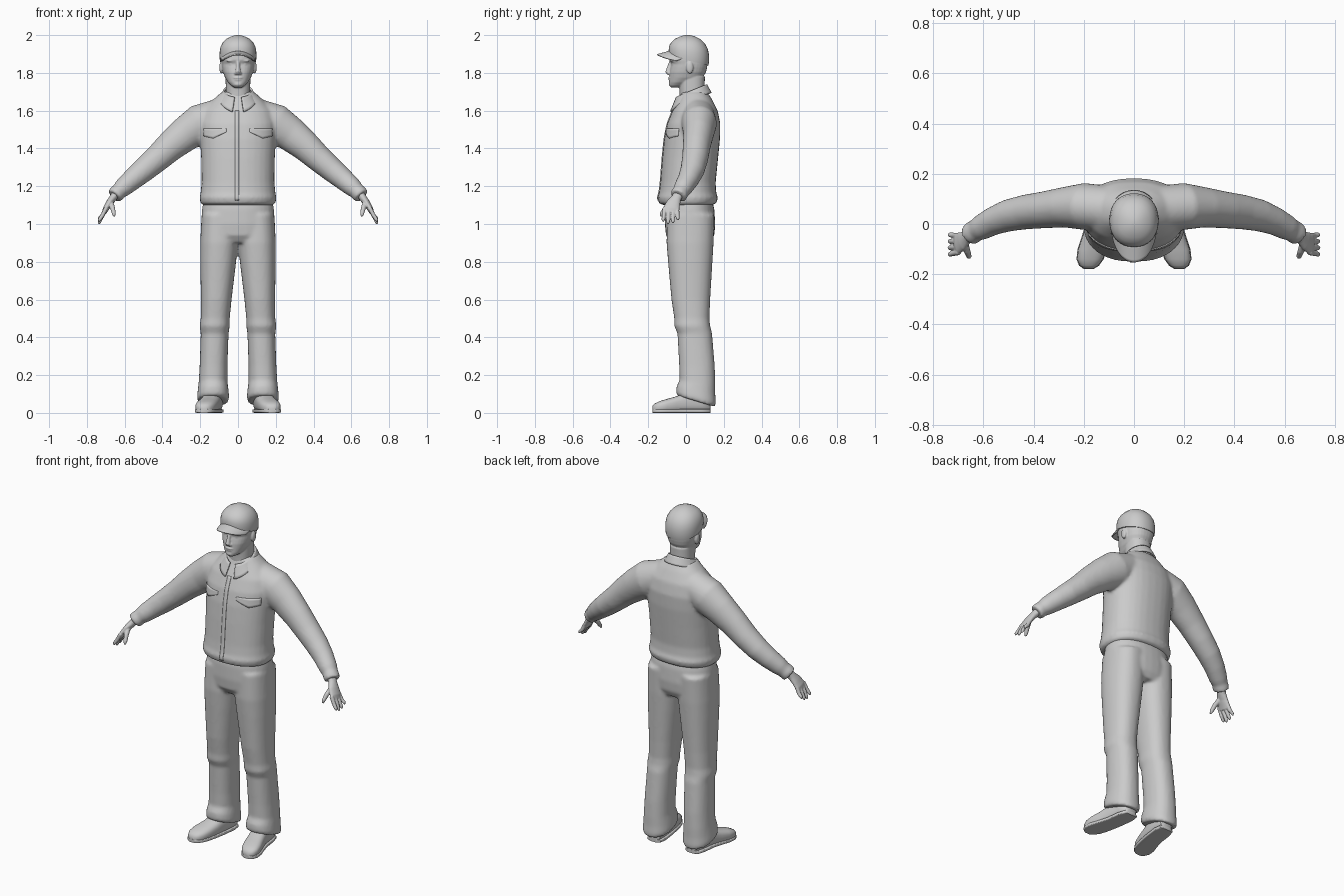
import bpy, bmesh, math
from mathutils import Vector, Matrix

grey = bpy.data.materials.new("light grey")
grey.diffuse_color = (0.6, 0.6, 0.6, 1)
N = 32


def finish(bm, name, voxel=0, smooth=0):
    """Turn a bmesh into an object; voxel fuses overlapping volumes."""
    bmesh.ops.recalc_face_normals(bm, faces=bm.faces)
    me = bpy.data.meshes.new(name)
    bm.to_mesh(me)
    bm.free()
    me.materials.append(grey)
    me.shade_smooth()
    me.set_sharp_from_angle(angle=math.radians(50))
    ob = bpy.data.objects.new(name, me)
    bpy.context.collection.objects.link(ob)
    if voxel:
        m = ob.modifiers.new("fuse", 'REMESH')
        m.mode = 'VOXEL'
        m.voxel_size = voxel
        m.use_smooth_shade = True
        s = ob.modifiers.new("soften", 'SMOOTH')
        s.factor = 0.5
        s.iterations = smooth
    return ob


def unit_ring(e):
    """Superellipse outline of half size 1."""
    pts = []
    for i in range(N):
        a = 2 * math.pi * i / N
        c, s = math.cos(a), math.sin(a)
        pts.append((math.copysign(abs(c) ** (2 / e), c), math.copysign(abs(s) ** (2 / e), s)))
    return pts


def loft(bm, rings, sx=1):
    loops = [[bm.verts.new((p[0] * sx, p[1], p[2])) for p in r] for r in rings]
    for a, b in zip(loops, loops[1:]):
        for i in range(N):
            j = (i + 1) % N
            bm.faces.new((a[i], a[j], b[j], b[i]))
    bm.faces.new(loops[0])
    bm.faces.new(loops[-1])


def level(z, x0, x1, y0, y1, tilt=0, e=2.3):
    """Horizontal ring from its extents; tilt lowers it towards the back."""
    cx, cy, rx, ry = (x0 + x1) / 2, (y0 + y1) / 2, (x1 - x0) / 2, (y1 - y0) / 2
    return [(cx + rx * u, cy + ry * v, z - tilt * (cy + ry * v)) for u, v in unit_ring(e)]


def stack(bm, rows, tilt=0, e=2.3):
    """Rows of z, half width, front y, back y."""
    loft(bm, [level(z, -w, w, a, b, tilt, e) for z, w, a, b in rows])


def tube(bm, path, sx=1):
    """Path of x, y, z, depth radius, width radius."""
    P = [Vector(p[:3]) for p in path]
    rings = []
    for i, p in enumerate(path):
        d = (P[min(i + 1, len(P) - 1)] - P[max(i - 1, 0)]).normalized()
        u = (Vector((0, 1, 0)) - d * d.y).normalized()
        w = d.cross(u)
        rings.append([P[i] + u * p[3] * a + w * p[4] * b for a, b in unit_ring(2)])
    loft(bm, rings, sx)


def ball(bm, c, r):
    bmesh.ops.create_uvsphere(bm, u_segments=20, v_segments=12, radius=1,
                              matrix=Matrix.Translation(c) @ Matrix.Diagonal((*r, 1)))


def sheet(name, f, nu, nv, thick, offset=0):
    """Thin solid sheet from a function of u and v in 0..1."""
    bm = bmesh.new()
    g = [[bm.verts.new(f(i / nu, j / nv)) for j in range(nv + 1)] for i in range(nu + 1)]
    for i in range(nu):
        for j in range(nv):
            bm.faces.new((g[i][j], g[i + 1][j], g[i + 1][j + 1], g[i][j + 1]))
    ob = finish(bm, name)
    m = ob.modifiers.new("thickness", 'SOLIDIFY')
    m.thickness = thick
    m.offset = offset
    return ob


# shirt: torso and both sleeves fused
bm = bmesh.new()
stack(bm, [(1.10, .183, -.115, .135), (1.108, .198, -.143, .16), (1.14, .204, -.152, .17),
           (1.165, .198, -.143, .16), (1.22, .193, -.136, .157), (1.35, .195, -.126, .17),
           (1.45, .2, -.116, .18), (1.53, .203, -.1, .182), (1.6, .185, -.072, .168),
           (1.66, .13, -.04, .138), (1.7, .085, -.025, .112)])
for sx in (1, -1):
    tube(bm, [(.08, .06, 1.58, .09, .09), (.2, .07, 1.53, .093, .105), (.28, .066, 1.475, .08, .092),
              (.36, .056, 1.41, .073, .08), (.43, .048, 1.345, .069, .071), (.5, .034, 1.285, .064, .064),
              (.56, .012, 1.235, .056, .057), (.61, -.015, 1.192, .05, .05),
              (.632, -.027, 1.172, .043, .041), (.638, -.031, 1.166, .046, .044),
              (.655, -.042, 1.147, .045, .043)], sx)
shirt = finish(bm, "shirt", .0095, 5)

# shirt front details, wrapped onto the chest
def on_chest(ob):
    m = ob.modifiers.new("wrap", 'SHRINKWRAP')
    m.target = shirt
    m.wrap_method = 'PROJECT'
    m.use_project_y = True
    ob.modifiers.move(1, 0)

on_chest(sheet("placket", lambda u, v: (-.016 + .022 * u, -.3, 1.125 + .475 * v), 2, 40, .007))
for sx, side in ((1, "left"), (-1, "right")):
    def flap(u, v):
        low = 1.487 - .034 * min(u / .6, 1) + .012 * max(0, u - .6) / .4
        return (sx * (.06 + .12 * u), -.3, low * (1 - v) + 1.505 * v)
    on_chest(sheet(side + "_pocket_flap", flap, 15, 4, .009))

# folded collar, open at the front
def collar(u, v):
    a = math.radians(14 + 332 * u)
    front = (1 + math.cos(a)) / 2
    x, y = math.sin(a), -math.cos(a)
    r = .073 + .024 * v
    z = 1.738 - .068 * front - v * (.045 + .035 * front ** 6)
    return (x * r * (1 + .25 * v * front ** 4), .028 + y * (r + .006) - .008 * v * front, z)
sheet("collar", collar, 48, 5, .01)

# trousers: hips and both legs fused
bm = bmesh.new()
stack(bm, [(1.14, .18, -.1, .135), (1.08, .19, -.11, .15), (1.0, .195, -.112, .155),
           (.94, .197, -.106, .15), (.9, .185, -.08, .13)])
for sx in (1, -1):
    legs = [(1.05, .0, .193, -.1, .15, 0), (.9, .0, .2, -.103, .146, 0), (.8, .01, .2, -.095, .14, 0),
            (.6, .034, .196, -.077, .128, 0), (.5, .044, .197, -.062, .124, 0),
            (.46, .044, .203, -.062, .128, 0), (.42, .05, .197, -.045, .138, 0),
            (.25, .056, .203, -.036, .152, 0), (.17, .056, .208, -.034, .155, .1),
            (.13, .05, .213, -.05, .155, .2), (.095, .047, .217, -.052, .158, .25),
            (.078, .052, .214, -.046, .154, .3)]
    loft(bm, [level(*r) for r in legs], sx)
finish(bm, "trousers", .0095, 4)

# shoes and soles
shoe = [(.13, .125, .022, .07), (.122, .126, .04, .1), (.08, .13, .05, .12), (0, .14, .05, .11),
        (-.05, .152, .053, .088), (-.1, .166, .056, .074), (-.14, .175, .051, .062),
        (-.165, .179, .037, .05), (-.178, .18, .018, .036)]
for sx, side in ((1, "left"), (-1, "right")):
    for part, grow, top in (("shoe", 0, None), ("sole", .003, .02)):
        bm = bmesh.new()
        loft(bm, [[(cx + (w + grow) * a, y * (1 + grow), (top or h) * (1 + b) / 2)
                   for a, b in unit_ring(6 if top else 2.6)] for y, cx, w, h in shoe], sx)
        finish(bm, side + "_" + part)

# hands: palm, four fingers and thumb fused
bm = bmesh.new()
for sx in (1, -1):
    tube(bm, [(.64, -.032, 1.17, .026, .021), (.664, -.052, 1.135, .027, .02),
              (.682, -.067, 1.11, .037, .018), (.7, -.077, 1.08, .043, .016),
              (.708, -.081, 1.06, .04, .012)], sx)
    for k, tip in enumerate((1.012, 1.0, 1.004, 1.02)):
        y = -.113 + .022 * k
        y2 = y - .008 + .004 * k
        tube(bm, [(.698, y, 1.085, .011, .011), (.718, (y + y2) / 2, 1.045, .0105, .011),
                  (.734, y2, tip + .01, .009, .009), (.737, y2, tip, .004, .004)], sx)
    tube(bm, [(.675, -.075, 1.115, .015, .015), (.664, -.108, 1.085, .013, .013),
              (.657, -.128, 1.055, .0105, .0105), (.655, -.135, 1.04, .005, .005)], sx)
finish(bm, "hands", .0035, 2)

# head: neck, skull, nose, lips, eyes and ears fused
bm = bmesh.new()
stack(bm, [(1.6, .066, -.03, .1), (1.7, .064, -.034, .098), (1.78, .066, -.04, .1)])
stack(bm, [(1.722, .018, -.078, -.03), (1.733, .036, -.088, 0), (1.75, .053, -.089, .04),
           (1.775, .069, -.088, .09), (1.805, .08, -.087, .106), (1.83, .085, -.082, .112),
           (1.847, .087, -.078, .114), (1.868, .089, -.088, .115), (1.91, .088, -.084, .112),
           (1.95, .06, -.06, .09)])
tube(bm, [(0, -.08, 1.862, .008, .009), (0, -.089, 1.83, .011, .01),
          (0, -.096, 1.805, .014, .014), (0, -.09, 1.793, .009, .012)])
ball(bm, (0, -.085, 1.774), (.025, .01, .005))
ball(bm, (0, -.083, 1.764), (.021, .01, .005))
ball(bm, (0, -.08, 1.74), (.022, .012, .012))
for sx in (1, -1):
    ball(bm, (sx * .034, -.062, 1.845), (.015, .013, .009))
    ball(bm, (sx * .036, -.07, 1.864), (.026, .014, .007))
    ball(bm, (sx * .012, -.088, 1.798), (.008, .01, .008))
    ball(bm, (sx * .089, .02, 1.828), (.01, .019, .032))
finish(bm, "head", .0042, 2)

# cap crown
bm = bmesh.new()
crown = [(1.868, .092, -.086, .114, .25), (1.868, .096, -.09, .118, .25), (1.888, .098, -.092, .122, .25),
         (1.915, .097, -.091, .122, .18), (1.94, .092, -.086, .116, .12), (1.962, .08, -.074, .1, .06),
         (1.98, .062, -.056, .078, .03), (1.993, .036, -.03, .048, 0), (2.0, .012, -.006, .02, 0)]
loft(bm, [level(z, -w, w, a, b, t, 2.2) for z, w, a, b, t in crown])
finish(bm, "cap_crown")

# curved cap brim
def brim(u, v):
    a = math.radians(-72 + 144 * u)
    c = max(0, math.cos(a))
    x = .094 * math.sin(a) * (1 - .06 * v)
    y = .012 - .098 * c - v * .066 * c ** .7
    return (x, y, 1.914 - 4.6 * x * x - .018 * v)
sheet("cap_brim", brim, 24, 6, .007)

# cap button
bm = bmesh.new()
ball(bm, (0, .007, 1.996), (.009, .009, .004))
finish(bm, "cap_button")
